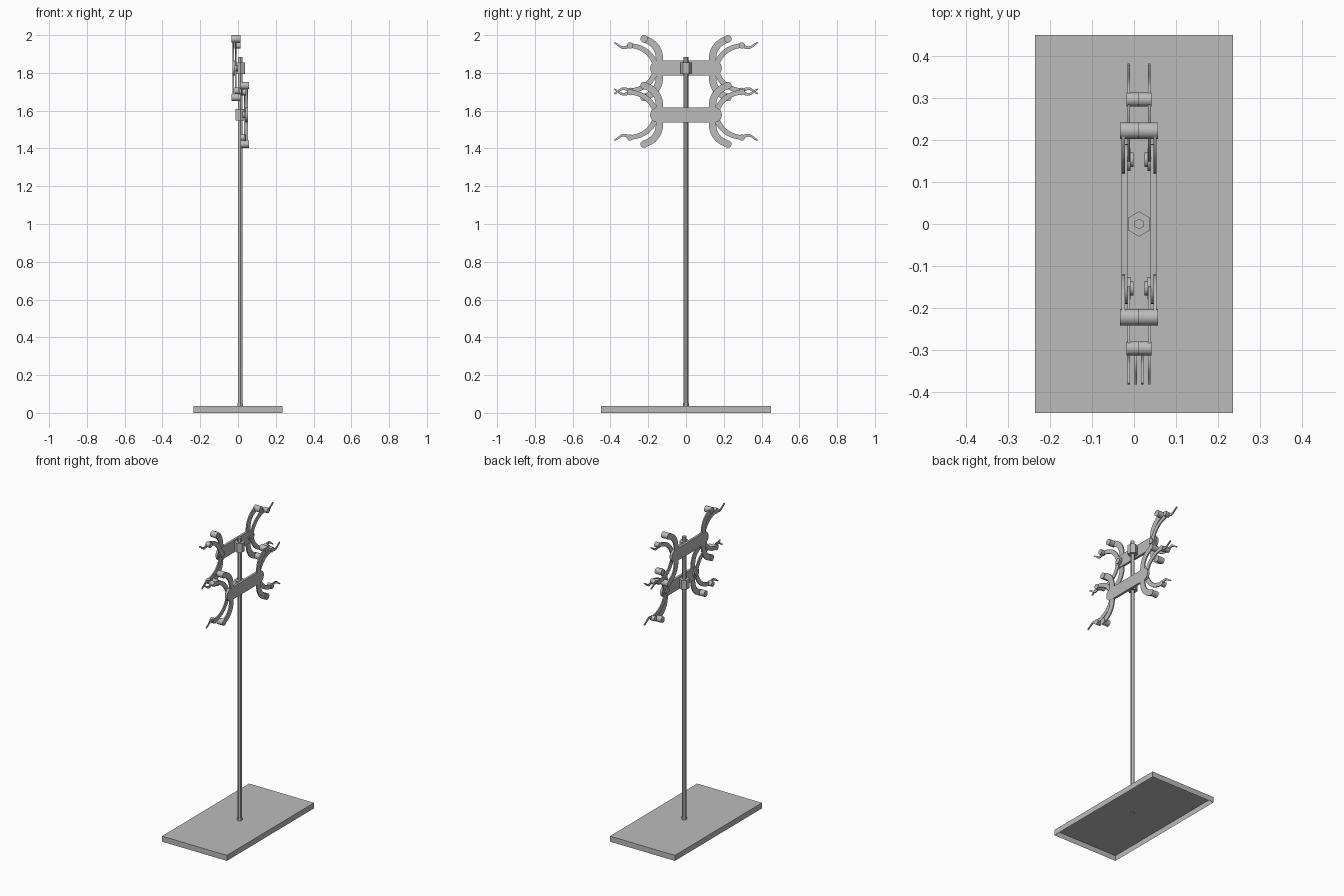
import bpy, bmesh, math
from mathutils import Vector

cube = bpy.data.objects.get("Cube")
if cube:
    bpy.data.objects.remove(cube, do_unlink=True)

metal = bpy.data.materials.new("grey_metal")
metal.use_nodes = True
GREY = (0.5, 0.5, 0.5, 1)
metal.diffuse_color = GREY
metal.node_tree.nodes["Principled BSDF"].inputs["Base Color"].default_value = GREY

AXIS = 0.012          # x of the upright rod


def finish(name, bm, smooth=True):
    bmesh.ops.recalc_face_normals(bm, faces=bm.faces)
    mesh = bpy.data.meshes.new(name)
    bm.to_mesh(mesh)
    bm.free()
    mesh.materials.append(metal)
    obj = bpy.data.objects.new(name, mesh)
    bpy.context.scene.collection.objects.link(obj)
    if smooth:
        bpy.ops.object.select_all(action='DESELECT')
        obj.select_set(True)
        bpy.context.view_layer.objects.active = obj
        bpy.ops.object.shade_smooth_by_angle(angle=math.radians(35))
    return obj


def prism(name, ring, offset, smooth=True):
    """Extrude a closed ring of points by an offset."""
    bm = bmesh.new()
    face = bm.faces.new([bm.verts.new(p) for p in ring])
    new = bmesh.ops.extrude_face_region(bm, geom=[face])["geom"]
    bmesh.ops.translate(bm, vec=offset, verts=[v for v in new if isinstance(v, bmesh.types.BMVert)])
    return finish(name, bm, smooth)


def hexagon(name, radius, z0, z1):
    ring = [(AXIS + radius * math.sin(math.tau * i / 6), radius * math.cos(math.tau * i / 6), z0)
            for i in range(6)]
    return prism(name, ring, (0, 0, z1 - z0), False)


def roller(name, x0, x1, y, z, radius):
    ring = [(x0, y + radius * math.cos(math.tau * i / 24), z + radius * math.sin(math.tau * i / 24))
            for i in range(24)]
    return prism(name, ring, (x1 - x0, 0, 0))


def ribbon(name, path, x0, x1, w0, w1):
    """Flat bar following a (y, z) path, tapering from width w0 to w1."""
    bm = bmesh.new()
    rings = []
    for i, p in enumerate(path):
        a, b = path[max(i - 1, 0)], path[min(i + 1, len(path) - 1)]
        t = (b - a).normalized()
        n = Vector((-t.y, t.x)) * (w0 + (w1 - w0) * i / (len(path) - 1)) / 2
        rings.append([bm.verts.new((x, *q)) for x, q in
                      ((x0, p + n), (x0, p - n), (x1, p - n), (x1, p + n))])
    for r, s in zip(rings, rings[1:]):
        for k in range(4):
            bm.faces.new((r[k], r[(k + 1) % 4], s[(k + 1) % 4], s[k]))
    bm.faces.new(rings[0])
    bm.faces.new(rings[-1])
    return finish(name, bm)


def curve(points, steps=14):
    """Bezier curve of any degree through its control points."""
    n = len(points) - 1
    return [sum((Vector(p) * math.comb(n, k) * (i / steps) ** k * (1 - i / steps) ** (n - k)
                 for k, p in enumerate(points)), Vector((0, 0))) for i in range(steps + 1)]


# Hollow base plate, open underneath
bm = bmesh.new()
bmesh.ops.create_cube(bm, size=1)
bmesh.ops.scale(bm, vec=(0.47, 0.9, 0.036), verts=bm.verts)
bmesh.ops.translate(bm, vec=(0, 0, 0.018), verts=bm.verts)
bottom = min(bm.faces, key=lambda f: f.calc_center_median().z)
rim = bmesh.ops.inset_region(bm, faces=[bottom], thickness=0.003)
bmesh.ops.translate(bm, vec=(0, 0, 0.033), verts=bottom.verts)
finish("base", bm, False)

# Upright rod with a small collar at the foot
hexagon("rod", 0.0125, 0.03, 1.885)
hexagon("rod_collar", 0.016, 0.03, 0.052)


def clamp(label, side, height):
    def X(d):
        return AXIS + side * d

    hexagon(label + "_clamp_block", 0.03, height - 0.03, height + 0.03)

    # Cross plate with round ends
    ring = []
    for end, start in ((1, -math.pi / 2), (-1, math.pi / 2)):
        for i in range(13):
            a = start + math.pi * i / 12
            ring.append((X(0.027), end * 0.15 + 0.04 * math.cos(a), height + 0.04 * math.sin(a)))
    prism(label + "_cross_plate", ring, (side * 0.015, 0, 0))

    for y, end in ((-1, "front"), (1, "back")):
        tag = label + "_" + end
        # Stepped pivot rivet
        roller(tag + "_pivot", X(0.028), X(0.020), y * 0.153, height, 0.027)
        roller(tag + "_pivot_cap", X(0.021), X(0.013), y * 0.153, height, 0.017)
        for z, pos in ((-1, "lower"), (1, "upper")):
            part = tag + "_" + pos

            def place(points):
                return [Vector((y * p[0], height + z * p[1])) for p in points]

            # Wide outer jaw and its roller
            jaw = place(curve([(0.145, 0), (0.12, 0.12), (0.222, 0.155)]))
            ribbon(part + "_jaw", jaw, X(0.0415), X(0.034), 0.04, 0.036)
            roller(part + "_jaw_roller", X(0.0455), X(0), *jaw[-1], 0.0195)
            # Slim inner arm and its roller
            arm = place(curve([(0.155, 0), (0.185, 0.11), (0.296, 0.12)]))
            ribbon(part + "_arm", arm, X(0.028), X(0.021), 0.03, 0.024)
            roller(part + "_arm_roller", X(0.030), X(0), *arm[-1], 0.0165)
            # Wavy finger at the tip
            d = 0.008 if y < 0 and z * side > 0 else 0.024
            finger = place(curve([(0.296, 0.122), (0.34, 0.092), (0.345, 0.118), (0.38, 0.136)]))
            ribbon(part + "_finger", finger, X(d + 0.003), X(d - 0.003), 0.018, 0.007)


clamp("upper", -1, 1.825)
clamp("lower", 1, 1.578)
